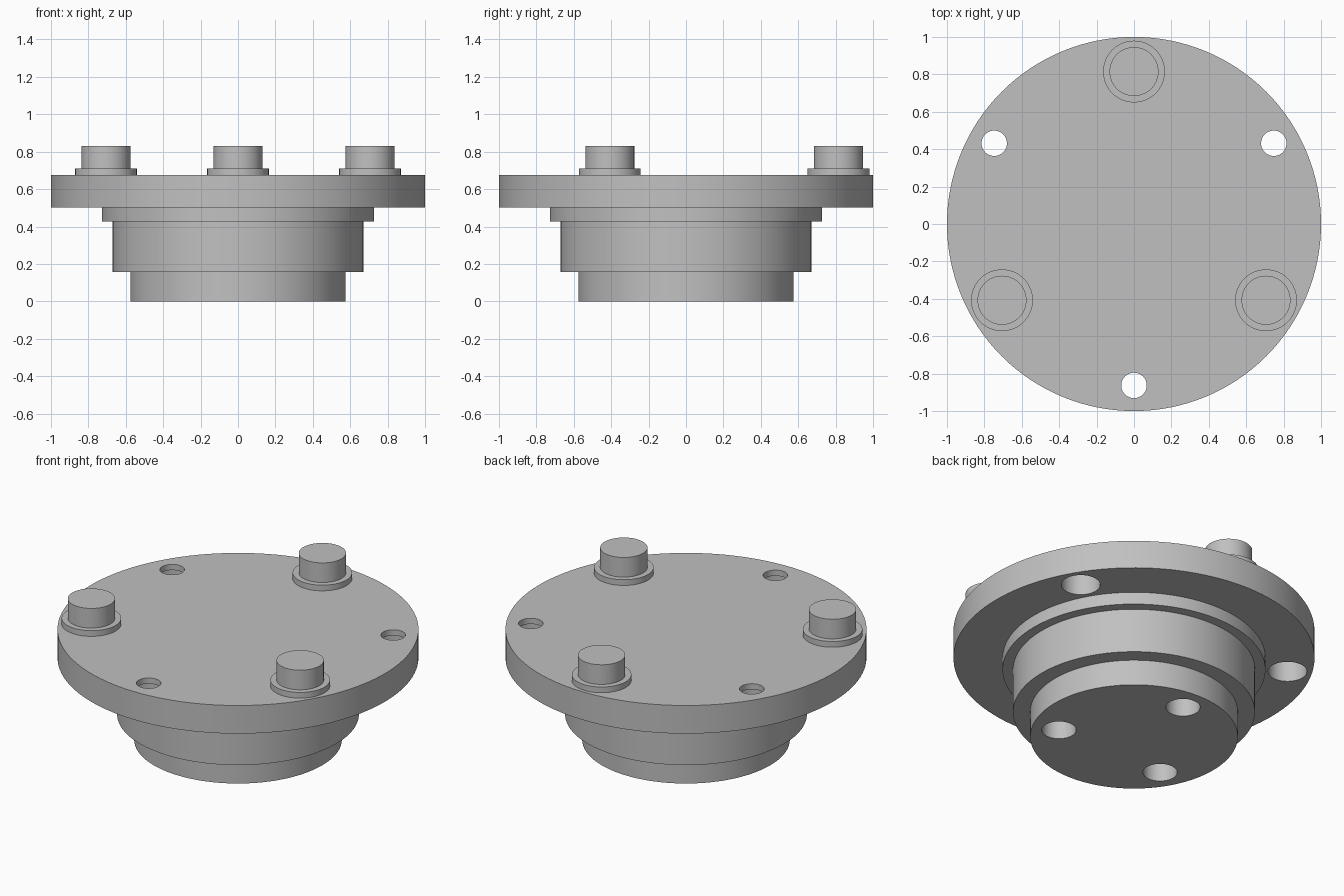
import bpy
import bmesh
from math import cos, sin, pi, radians

cube = bpy.data.objects.get("Cube")
if cube:
    bpy.data.objects.remove(cube, do_unlink=True)

grey = bpy.data.materials.new("machined_grey")
grey.use_nodes = True
COLOUR = (0.53, 0.53, 0.53, 1)
grey.diffuse_color = COLOUR
grey.node_tree.nodes["Principled BSDF"].inputs["Base Color"].default_value = COLOUR


def lathe(name, profile, sides, centre=(0, 0)):
    """Turn a bottom-to-top list of (radius, z) into a capped solid."""
    bm = bmesh.new()
    rings = []
    for r, z in profile:
        rings.append([bm.verts.new((r * cos(2 * pi * i / sides), r * sin(2 * pi * i / sides), z))
                      for i in range(sides)])
    for low, high in zip(rings, rings[1:]):
        for i in range(sides):
            j = (i + 1) % sides
            bm.faces.new((low[i], low[j], high[j], high[i]))
    bm.faces.new(rings[0][::-1])
    bm.faces.new(rings[-1])
    mesh = bpy.data.meshes.new(name)
    bm.to_mesh(mesh)
    bm.free()
    mesh.materials.append(grey)
    obj = bpy.data.objects.new(name, mesh)
    obj.location = (*centre, 0)
    bpy.context.collection.objects.link(obj)
    return obj


def polar(radius, degrees):
    return radius * cos(radians(degrees)), radius * sin(radians(degrees))


def activate(obj):
    bpy.ops.object.select_all(action='DESELECT')
    obj.select_set(True)
    bpy.context.view_layer.objects.active = obj


# Stepped hub and wide flange
body = lathe("flanged_body", [(0.575, 0), (0.575, 0.157), (0.67, 0.157), (0.67, 0.428),
                              (0.728, 0.428), (0.728, 0.503), (1, 0.503), (1, 0.675)], 128)

parts = [body]
cutters = []
for n, angle in enumerate((90, 210, 330), 1):
    # Collared bolt heads on the flange
    parts.append(lathe(f"bolt_{n}", [(0.165, 0.665), (0.165, 0.71), (0.131, 0.71), (0.131, 0.83)],
                       64, polar(0.815, angle)))
    # Blind holes in the hub underside
    cutters.append(lathe(f"hub_hole_cutter_{n}", [(0.095, -0.1), (0.095, 0.25)],
                         48, polar(0.422, angle)))
    # Flange through holes, counterbored from below
    cutters.append(lathe(f"flange_hole_cutter_{n}",
                         [(0.108, 0.45), (0.108, 0.64), (0.068, 0.64), (0.068, 0.8)],
                         48, polar(0.863, angle + 180)))

# Drill the holes
activate(body)
for cutter in cutters:
    cutter.hide_render = True
    mod = body.modifiers.new(cutter.name, 'BOOLEAN')
    mod.operation = 'DIFFERENCE'
    mod.solver = 'EXACT'
    mod.object = cutter
    bpy.ops.object.modifier_apply(modifier=mod.name)
    bpy.data.objects.remove(cutter, do_unlink=True)

for part in parts:
    activate(part)
    bpy.ops.object.shade_smooth_by_angle(angle=radians(30))
